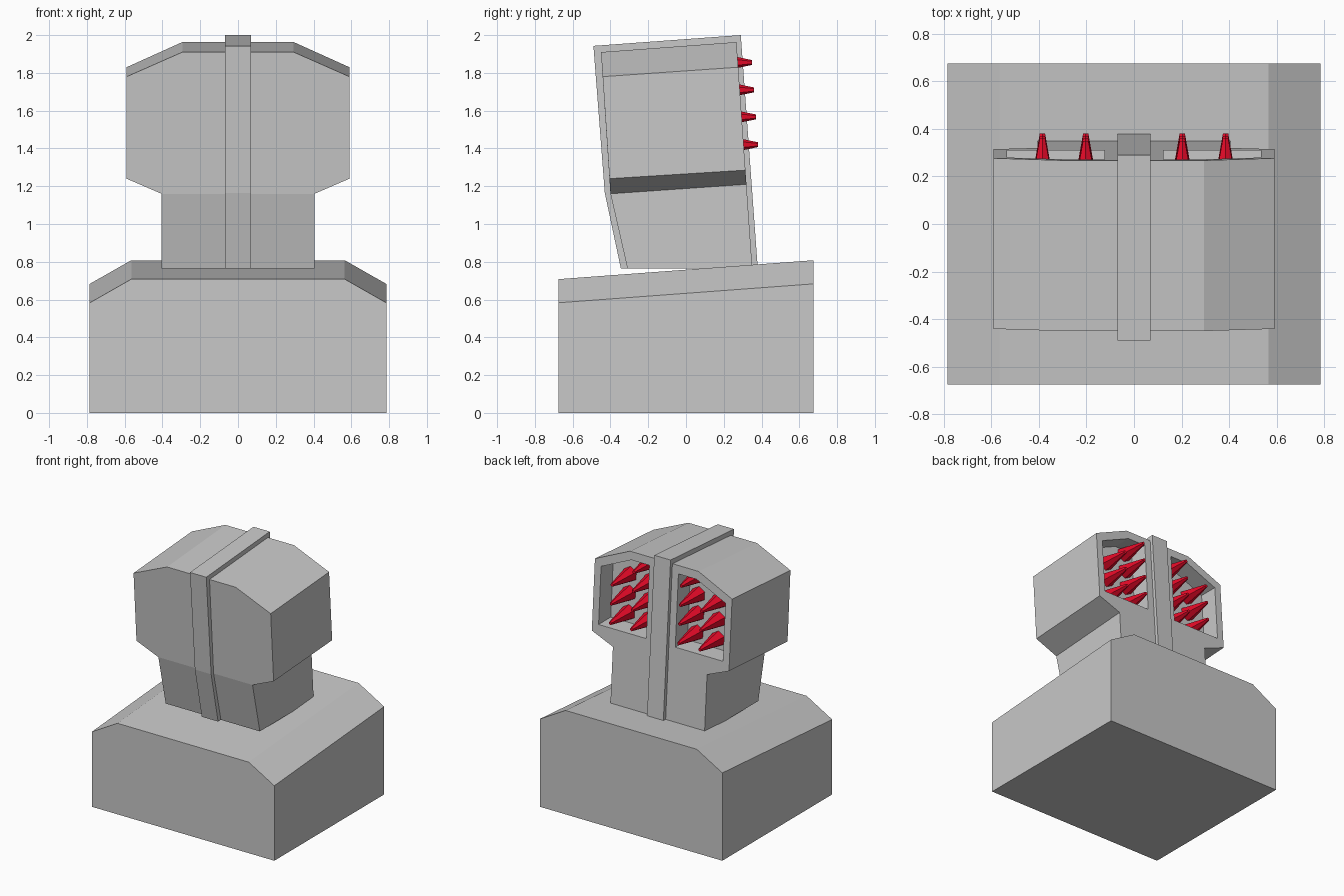
import bpy, bmesh, math
from mathutils import Matrix

if "Cube" in bpy.data.objects:
    bpy.data.objects.remove(bpy.data.objects["Cube"])


def material(name, rgb):
    m = bpy.data.materials.new(name)
    m.diffuse_color = (*rgb, 1)
    m.use_nodes = True
    m.node_tree.nodes["Principled BSDF"].inputs["Base Color"].default_value = m.diffuse_color
    return m


grey = material("armour grey", (0.58, 0.58, 0.58))
red = material("warhead red", (0.82, 0.003, 0.022))


def add_object(name, bm, mat):
    bmesh.ops.recalc_face_normals(bm, faces=bm.faces)
    mesh = bpy.data.meshes.new(name)
    bm.to_mesh(mesh)
    bm.free()
    mesh.materials.append(mat)
    ob = bpy.data.objects.new(name, mesh)
    bpy.context.collection.objects.link(ob)
    return ob


def loft(name, front, back, mat, caps=None):
    """Join two matching outlines; caps lists the end faces by point index."""
    bm = bmesh.new()
    f = [bm.verts.new(p) for p in front]
    b = [bm.verts.new(p) for p in back]
    n = len(f)
    for i in range(n):
        j = (i + 1) % n
        bm.faces.new((f[i], f[j], b[j], b[i]))
    for ring in (f, b):
        for cap in caps or [range(n)]:
            bm.faces.new([ring[i] for i in cap])
    return add_object(name, bm, mat)


def mirrored(half):
    """Complete a right-hand outline (x, z), listed top to bottom."""
    return half + [(-x, z) for x, z in reversed(half)]


def back_y(z):
    """Leaning rear plane of the head."""
    return 0.267 + (1.965 - z) * 0.07


# Base block with a sloping, chamfered top
outline = mirrored([(0.565, 0.708), (0.785, 0.583), (0.785, 0)])
loft("base",
     [(x, -0.675, z) for x, z in outline],
     [(x, 0.675, z + (0.1 if z else 0)) for x, z in outline], grey)

# Launcher head and neck
half_front = [(0.295, -0.45, 1.91), (0.59, -0.441, 1.78), (0.59, -0.405, 1.24),
              (0.405, -0.40, 1.16), (0.405, -0.31, 0.765)]
half_back = [(x, back_y(z), z) for x, z in
             [(0.295, 1.963), (0.59, 1.83), (0.59, 1.285), (0.405, 1.21), (0.405, 0.765)]]


def both(half):
    return half + [(-x, y, z) for x, y, z in reversed(half)]


head = loft("launcher_head", both(half_front), both(half_back), grey,
            caps=[(0, 1, 2, 3, 6, 7, 8, 9), (3, 4, 5, 6)])

# Missile pockets cut into the rear of the head
pocket = [(0.125, 1.90), (0.28, 1.90), (0.535, 1.785), (0.535, 1.345), (0.125, 1.345)]
for side, label in ((1, "right"), (-1, "left")):
    cutter = loft(label + "_pocket_cutter",
                  [(side * x, back_y(z) - 0.15, z) for x, z in pocket],
                  [(side * x, back_y(z) + 0.05, z) for x, z in pocket], grey)
    cutter.hide_render = True
    cutter.hide_viewport = True
    mod = head.modifiers.new(label + "_pocket", 'BOOLEAN')
    mod.operation = 'DIFFERENCE'
    mod.solver = 'EXACT'
    mod.object = cutter

# Central spine band wrapping the head
spine = [(-0.49, 1.943), (0.29, 2.0), (0.38, 0.765), (-0.345, 0.765), (-0.43, 1.165)]
loft("spine_band", [(-0.07, y, z) for y, z in spine],
     [(0.07, y, z) for y, z in spine], grey)

# Missiles: four in each inner column, three in each outer column
rows = [1.855, 1.71, 1.567, 1.42]
for side, label in ((1, "right"), (-1, "left")):
    for x, zs in ((0.203, rows), (0.385, rows[1:])):
        for i, z in enumerate(zs):
            bm = bmesh.new()
            bmesh.ops.create_cone(
                bm, cap_ends=True, segments=6, radius1=0.06, radius2=0.013, depth=0.23,
                matrix=Matrix.Translation((side * x, back_y(z) - 0.04, z))
                @ Matrix.Rotation(-math.pi / 2, 4, 'X'))
            add_object(f"{label}_missile_{x:.1f}_{i + 1}", bm, red)
